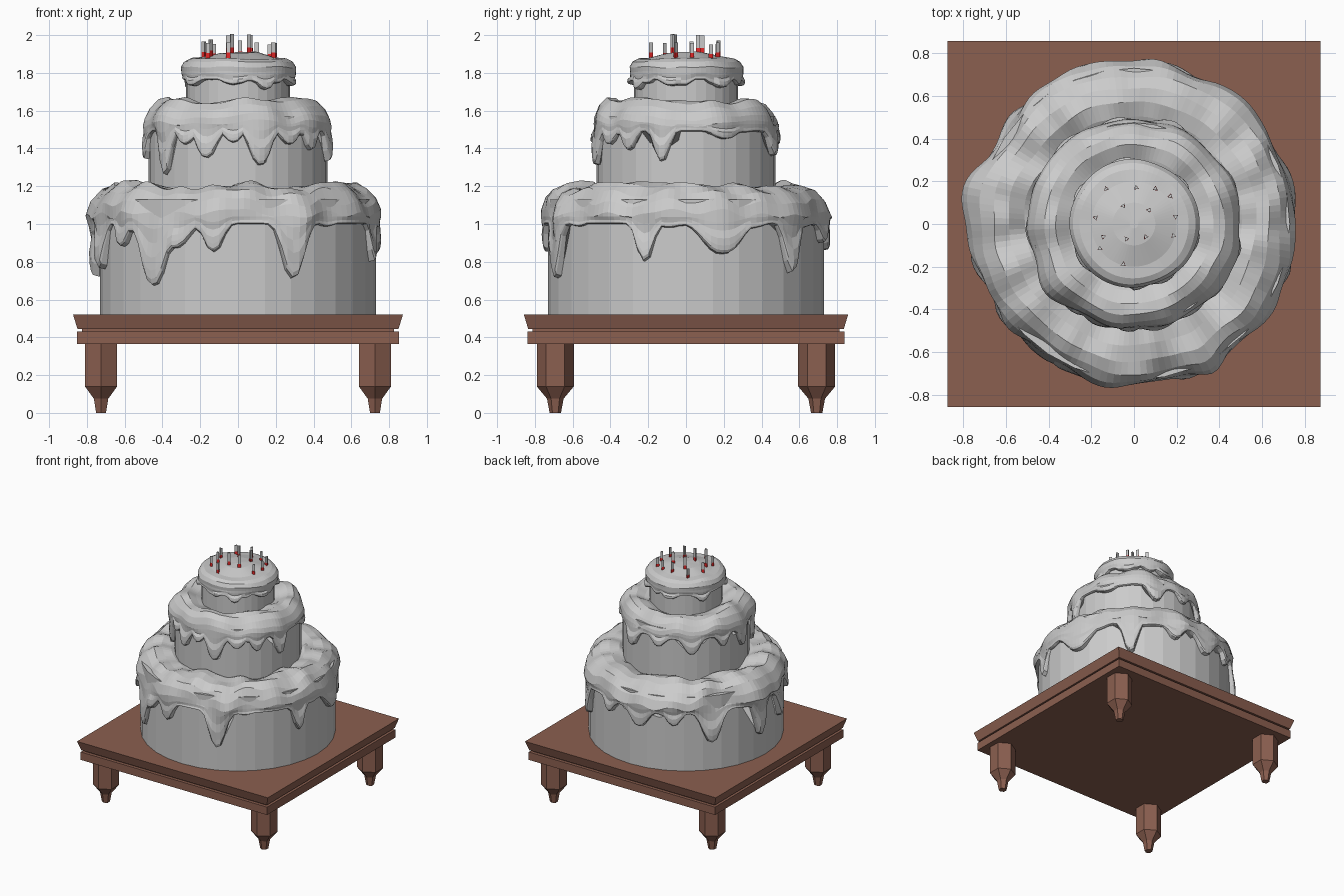
import bpy, bmesh
from math import sin, cos, pi, radians, exp, hypot, sqrt
from mathutils import Vector, noise

if "Cube" in bpy.data.objects:
    bpy.data.objects.remove(bpy.data.objects["Cube"])


def material(name, rgb):
    m = bpy.data.materials.new(name)
    m.diffuse_color = (*rgb, 1)
    m.use_nodes = True
    m.node_tree.nodes["Principled BSDF"].inputs["Base Color"].default_value = m.diffuse_color
    return m


WOOD = material("wood", (0.26, 0.115, 0.08))
RED = material("red", (0.8, 0.02, 0.02))


def skin(name, rings, mat=None):
    """Join equal-length rings of points into a surface with capped ends."""
    bm = bmesh.new()
    loops = [[bm.verts.new(p) for p in ring] for ring in rings]
    n = len(loops[0])
    for a, b in zip(loops, loops[1:]):
        for i in range(n):
            j = (i + 1) % n
            bm.faces.new((a[i], a[j], b[j], b[i]))
    for cap in (loops[0], loops[-1]):
        bm.faces.new(cap)
    bmesh.ops.recalc_face_normals(bm, faces=bm.faces)
    me = bpy.data.meshes.new(name)
    bm.to_mesh(me)
    bm.free()
    ob = bpy.data.objects.new(name, me)
    bpy.context.collection.objects.link(ob)
    if mat:
        me.materials.append(mat)
    return ob


def lathe(name, profile, sides, at=(0, 0), turn=0, scale=(1, 1), mat=None):
    rings = []
    for r, z in profile:
        angles = [turn + 2 * pi * i / sides for i in range(sides)]
        rings.append([(at[0] + scale[0] * r * cos(a), at[1] + scale[1] * r * sin(a), z)
                      for a in angles])
    return skin(name, rings, mat)


def gap(a, b):
    return (a - b + 180) % 360 - 180


def icing(name, wall, top, edge, drips, lumps, wobble, sides):
    """Dripping icing: top profile, then a skirt that follows the drip outline.
    drips: (angle, half width in degrees, lowest z); lumps: (angle, width, bulge)."""
    z_top, r_top = top[-1][1], top[-1][0]
    skirt = [(.2, 1.0), (.4, .9), (.6, .8), (.78, .85), (.9, .8), (.97, .5), (1, -.15)]
    rings = [[] for _ in range(len(top) + len(skirt))]
    for i in range(sides):
        deg = 360 * i / sides
        c, s = cos(radians(deg)), sin(radians(deg))
        low = edge + .05 * noise.noise(Vector((c * 4, s * 4, edge * 7)))
        long = 0
        for a, w, z in drips:
            k = exp(-abs(gap(deg, a) / w) ** 2.6)
            if edge + (z - edge) * k < low:
                low, long = edge + (z - edge) * k, k
        bulge = sum(b * exp(-(gap(deg, a) / w) ** 2) for a, w, b in lumps)
        pts = [(r, z, min(1, (r / r_top) ** 3)) for r, z in top]
        for t, k in skirt:
            thick = (r_top - wall) * k
            if t > .5 and k > 0:
                thick += .016 * long
            pts.append((wall + thick, z_top + (low - z_top) * t, 1 - .7 * t))
        for ring, (r, z, k) in zip(rings, pts):
            n = noise.noise(Vector((c * r * 5, s * r * 5, z * 5)))
            m = noise.noise(Vector((c * r * 7 + 9, s * r * 7, z * 4)))
            rr = r + k * (bulge + wobble * n * .8)
            zz = z + (wobble * m if z >= z_top else 0)
            ring.append((rr * c, rr * s, zz))
    return skin(name, rings)


# Table with grooved edge
lathe("table_top", [(r * sqrt(2), z) for r, z in
      [(.853, .365), (.853, .43), (.827, .43), (.827, .445), (.85, .445), (.873, .52)]],
      4, turn=pi / 4, scale=(1, .983), mat=WOOD)

# Hexagonal tapered legs
for sx, side in ((-1, "left"), (1, "right")):
    for sy, end in ((-1, "front"), (1, "back")):
        lathe(f"{end}_{side}_leg", [(.03, 0), (.044, .075), (.098, .14), (.098, .366)],
              6, at=(sx * .725, sy * .692), turn=pi / 2, mat=WOOD)

# Cake tiers
for name, r, z0, z1 in (("lower_tier", .73, .52, 1.13), ("middle_tier", .475, 1.1, 1.57),
                        ("upper_tier", .275, 1.55, 1.86)):
    lathe(name, [(r, z0), (r, z1)], 32)

# Icing on each tier
icing("lower_icing", .73,
      [(.42, 1.15), (.5, 1.185), (.57, 1.205), (.64, 1.2), (.7, 1.165), (.74, 1.11), (.758, 1.05)],
      1.0,
      [(233, 8, .67), (243, 8, .87), (260, 5, .85), (293, 6, .71), (343, 4.5, .8),
       (15, 10, .84), (48, 5, .74), (75, 5, .9), (97, 7, .86), (118, 5, .9),
       (140, 7, .75), (172, 5, .72), (195, 6, .76), (215, 5, .88)],
      [(168, 14, .05), (190, 8, .025), (235, 14, -.025), (112, 8, .02), (145, 8, -.025), (298, 5, .02)],
      .045, 144)
icing("middle_icing", .475,
      [(.24, 1.6), (.31, 1.625), (.37, 1.65), (.42, 1.645), (.46, 1.61), (.485, 1.57), (.492, 1.54)],
      1.49,
      [(219, 6, 1.26), (235, 6, 1.42), (250, 8, 1.35), (267, 6, 1.43), (284, 8, 1.31),
       (304, 7, 1.42), (322, 6, 1.39), (345, 6, 1.33), (25, 9, 1.45), (70, 8, 1.36),
       (100, 7, 1.42), (130, 8, 1.37), (160, 6, 1.4), (185, 7, 1.34)],
      [(218, 12, .025), (345, 8, .015), (65, 10, .01)], .035, 112)
icing("upper_icing", .275,
      [(.02, 1.915), (.1, 1.907), (.2, 1.882), (.255, 1.877), (.285, 1.86), (.302, 1.83), (.3, 1.805)],
      1.765,
      [(268, 12, 1.74), (300, 10, 1.71), (345, 12, 1.73), (40, 12, 1.72), (100, 12, 1.73),
       (150, 10, 1.71), (215, 12, 1.73)],
      [], .012, 72)

# Triangular candles with red bases
SPOTS = [(-.13, .165), (.01, .17), (.1, .165), (.17, .13), (-.05, .085), (.07, .065),
         (-.18, .03), (.195, .035), (-.145, -.06), (-.035, -.07), (.055, -.06),
         (.185, -.055), (-.16, -.115), (-.05, -.188)]
for i, (x, y) in enumerate(SPOTS, 1):
    d = hypot(x, y)
    z = 1.915 - .85 * d * d
    lathe(f"candle_base_{i}", [(.014, z - .012), (.014, z + .024)], 3, (x, y), i * 1.9, mat=RED)
    lathe(f"candle_{i}", [(.013, z + .024), (.013, z + .107 - .15 * d)], 3, (x, y), i * 1.9)
